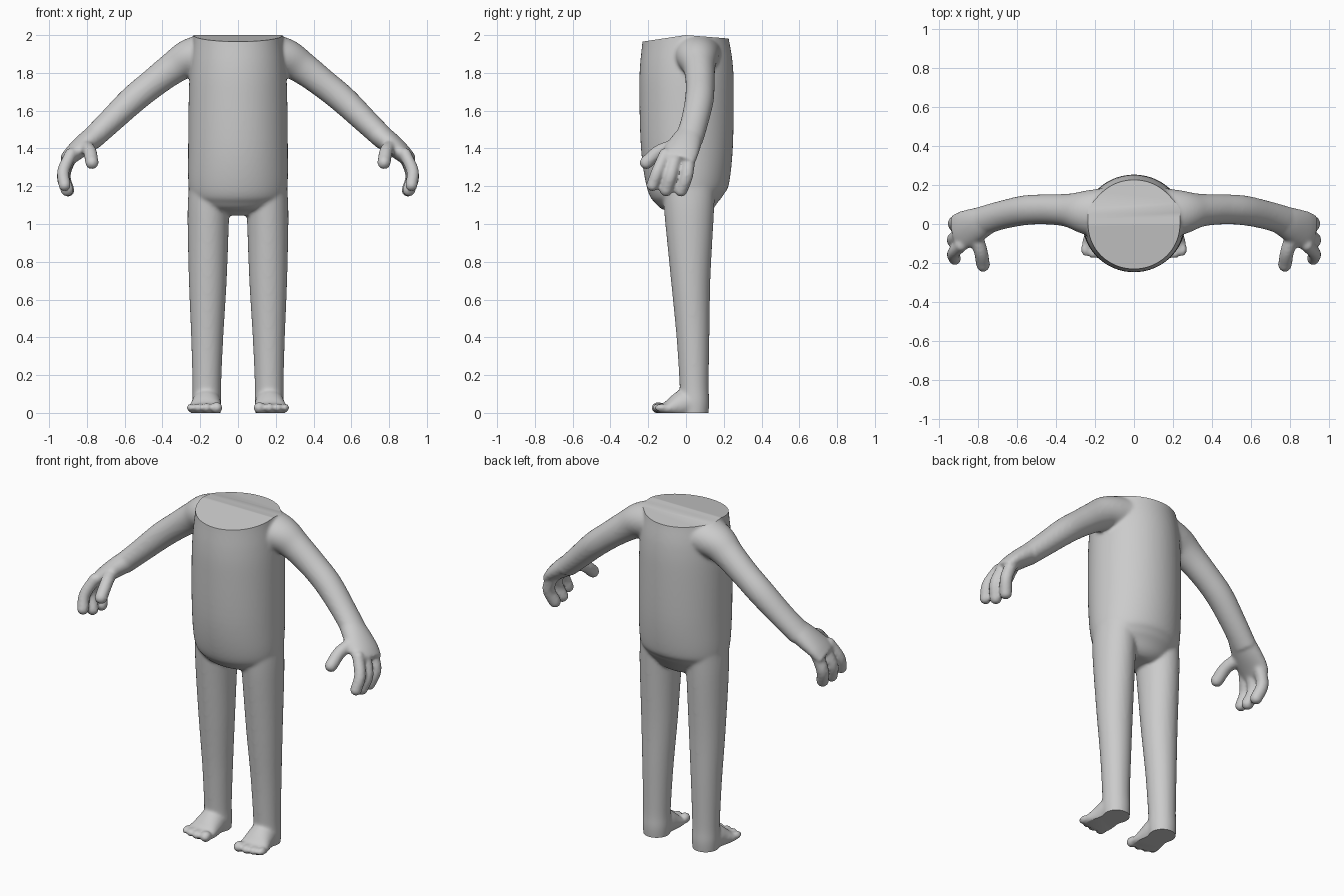
import bpy, bmesh, math
from mathutils import Vector, Matrix

if "Cube" in bpy.data.objects:
    bpy.data.objects.remove(bpy.data.objects["Cube"], do_unlink=True)

bm = bmesh.new()


def spline(rows, steps=6):
    """Catmull-Rom resample of rows of numbers."""
    pts = [Vector(r) for r in rows]
    pts = [2 * pts[0] - pts[1]] + pts + [2 * pts[-1] - pts[-2]]
    out = []
    for a, b, c, d in zip(pts, pts[1:], pts[2:], pts[3:]):
        for i in range(steps):
            t = i / steps
            out.append(b + (c - a) * t / 2 + (2 * a - 5 * b + 4 * c - d) * t * t / 2
                       + (3 * b - a - 3 * c + d) * t ** 3 / 2)
    return out + [pts[-2]]


def loft(rows, side, mirror=1, sides=40):
    """Closed tube through rows of x, y, z, half width along side, half depth."""
    rows = spline(rows)
    mids = [Vector(r[:3]) for r in rows]
    rings = []
    for i, r in enumerate(rows):
        t = (mids[min(i + 1, len(mids) - 1)] - mids[max(i - 1, 0)]).normalized()
        u = Vector(side)
        u = (u - t * u.dot(t)).normalized()
        v = t.cross(u)
        ring = []
        for k in range(sides):
            a = math.tau * k / sides
            p = mids[i] + u * r[3] * math.cos(a) + v * r[4] * math.sin(a)
            ring.append(bm.verts.new((p.x * mirror, p.y, p.z)))
        rings.append(ring)
    faces = [bm.faces.new(rings[0][::-1]), bm.faces.new(rings[-1])]
    for a, b in zip(rings, rings[1:]):
        for k in range(sides):
            j = (k + 1) % sides
            faces.append(bm.faces.new((a[k], a[j], b[j], b[k])))
    if mirror < 0:
        bmesh.ops.reverse_faces(bm, faces=faces)


def ball(x, y, z, rx, ry, rz, mirror=1):
    m = Matrix.Translation((x * mirror, y, z)) @ Matrix.Diagonal((rx, ry, rz, 1))
    bmesh.ops.create_uvsphere(bm, u_segments=20, v_segments=12, radius=1, matrix=m)


def finger(points, r, mirror):
    loft([(*p, r, r) for p in points], (1, 0.3, 0.2), mirror, 16)
    for p in (points[0], points[-1]):
        ball(*p, r, r, r, mirror)


# Torso
loft([(0, 0.02, 1.045, 0.10, 0.08), (0, 0.02, 1.08, 0.19, 0.13),
      (0, 0.015, 1.13, 0.24, 0.18), (0, 0.01, 1.2, 0.262, 0.217),
      (0, 0.005, 1.4, 0.264, 0.243), (0, 0.003, 1.7, 0.26, 0.25),
      (0, 0.002, 1.85, 0.252, 0.245), (0, -0.002, 1.98, 0.237, 0.228),
      (0, -0.002, 2.08, 0.23, 0.22)], (1, 0, 0), sides=64)

for s in (1, -1):
    # Leg
    loft([(0.15, 0.015, 1.2, 0.11, 0.14), (0.157, 0.017, 1.04, 0.11, 0.13),
          (0.16, 0.025, 0.7, 0.1, 0.104), (0.163, 0.037, 0.4, 0.085, 0.087),
          (0.165, 0.043, 0.15, 0.076, 0.077), (0.165, 0.045, 0.05, 0.077, 0.078),
          (0.165, 0.045, -0.04, 0.07, 0.07)], (1, 0, 0), s)
    # Foot and toes
    loft([(0.166, 0.06, 0.05, 0.07, 0.06), (0.167, 0.0, 0.05, 0.077, 0.075),
          (0.17, -0.05, 0.035, 0.082, 0.065), (0.175, -0.1, 0.022, 0.091, 0.04),
          (0.178, -0.14, 0.02, 0.09, 0.025)], (1, 0, 0), s)
    for x, y, r in ((0.112, -0.148, 0.031), (0.166, -0.15, 0.026),
                    (0.211, -0.143, 0.024), (0.25, -0.13, 0.022)):
        ball(x, y, 0.027, r, 0.036, r, s)
    # Arm
    loft([(0.12, 0.05, 1.91, 0.14, 0.11), (0.25, 0.06, 1.882, 0.112, 0.1),
          (0.34, 0.07, 1.828, 0.085, 0.086), (0.45, 0.075, 1.745, 0.077, 0.077),
          (0.56, 0.07, 1.655, 0.076, 0.074), (0.68, 0.045, 1.54, 0.073, 0.066),
          (0.78, 0.015, 1.445, 0.075, 0.06)], (0, 1, 0), s)
    # Palm
    loft([(0.74, 0.025, 1.48, 0.07, 0.06), (0.81, -0.005, 1.425, 0.088, 0.056),
          (0.87, -0.03, 1.375, 0.097, 0.047), (0.91, -0.045, 1.335, 0.092, 0.038)],
         (0, 1, 0.1), s)
    # Fingers and thumb
    finger([(0.885, -0.11, 1.37), (0.925, -0.15, 1.28), (0.918, -0.178, 1.205)], 0.033, s)
    finger([(0.89, -0.055, 1.36), (0.925, -0.08, 1.26), (0.905, -0.105, 1.18)], 0.035, s)
    finger([(0.885, 0.015, 1.36), (0.92, 0.004, 1.26), (0.9, -0.026, 1.178)], 0.035, s)
    finger([(0.815, -0.04, 1.42), (0.785, -0.14, 1.385), (0.773, -0.21, 1.325)], 0.036, s)

mesh = bpy.data.meshes.new("body")
bm.to_mesh(mesh)
bm.free()
body = bpy.data.objects.new("body", mesh)
bpy.context.collection.objects.link(body)

# Fuse the parts into one soft skin
fuse = body.modifiers.new("fuse", "REMESH")
fuse.mode = "VOXEL"
fuse.voxel_size = 0.009
soften = body.modifiers.new("soften", "SMOOTH")
soften.factor = 0.5
soften.iterations = 9
bpy.context.view_layer.update()
skin = bpy.data.meshes.new_from_object(body.evaluated_get(bpy.context.evaluated_depsgraph_get()))
body.modifiers.clear()
body.data = skin

# Flat neck cut in two slopes, and flat soles
bm = bmesh.new()
bm.from_mesh(skin)
for co, no in (((0, 0, 2), (0, -0.15, 1)), ((0, 0, 2), (0, 0.08, 1)), ((0, 0, 0), (0, 0, -1))):
    bmesh.ops.bisect_plane(bm, geom=bm.verts[:] + bm.edges[:] + bm.faces[:],
                           plane_co=co, plane_no=no, clear_outer=True)
    bmesh.ops.holes_fill(bm, edges=[e for e in bm.edges if e.is_boundary], sides=0)
bm.to_mesh(skin)
bm.free()

# Single grey skin
grey = bpy.data.materials.new("plain grey")
grey.use_nodes = True
colour = (0.6, 0.6, 0.6, 1)
grey.diffuse_color = colour
grey.node_tree.nodes["Principled BSDF"].inputs["Base Color"].default_value = colour
skin.materials.clear()
skin.materials.append(grey)

bpy.ops.object.select_all(action="DESELECT")
body.select_set(True)
bpy.context.view_layer.objects.active = body
bpy.ops.object.shade_smooth_by_angle(angle=math.radians(40))
